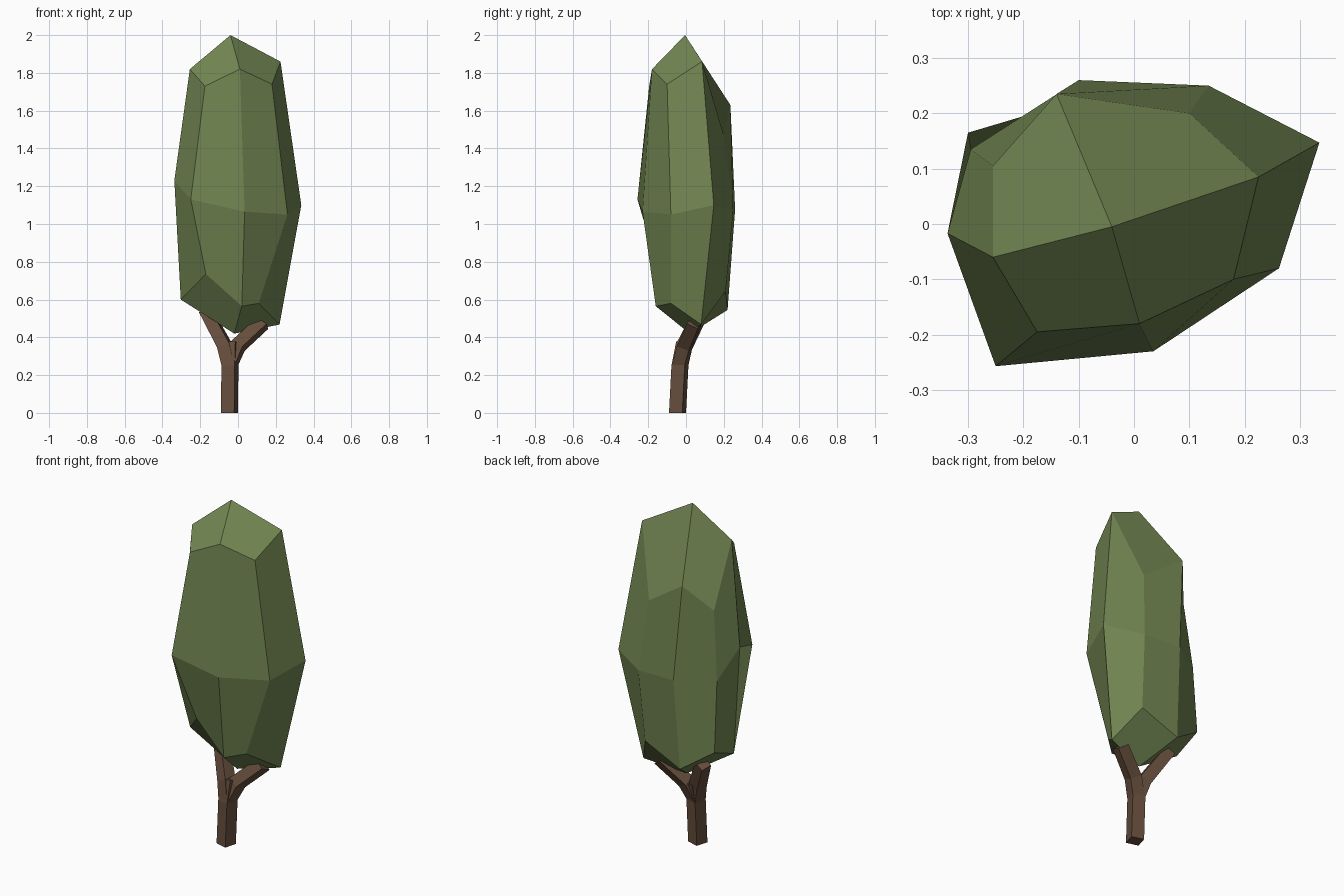
import bpy, bmesh
from mathutils import Vector

if "Cube" in bpy.data.objects:
    bpy.data.objects.remove(bpy.data.objects["Cube"])


def finish(name, bm, color):
    bmesh.ops.recalc_face_normals(bm, faces=bm.faces)
    me = bpy.data.meshes.new(name)
    bm.to_mesh(me)
    bm.free()
    mat = bpy.data.materials.new(name + "_color")
    mat.diffuse_color = (*color, 1)
    mat.use_nodes = True
    mat.node_tree.nodes["Principled BSDF"].inputs["Base Color"].default_value = mat.diffuse_color
    me.materials.append(mat)
    ob = bpy.data.objects.new(name, me)
    bpy.context.collection.objects.link(ob)
    return ob


def bridge(bm, lower, upper):
    n = len(lower)
    for i in range(n):
        j = (i + 1) % n
        bm.faces.new((lower[i], lower[j], upper[j], upper[i]))


def limb(name, path):
    """Four-sided tube; path entries are (centre, ring direction, scale)."""
    bm = bmesh.new()
    rings = []
    for centre, direction, scale in path:
        q = Vector((0, 0, 1)).rotation_difference(Vector(direction))
        corners = ((.025, -.045), (.045, .025), (-.025, .045), (-.045, -.025))
        rings.append([bm.verts.new(Vector(centre) + q @ Vector((x, y, 0)) * scale)
                      for x, y in corners])
    for a, b in zip(rings, rings[1:]):
        bridge(bm, a, b)
    bm.faces.new(rings[0])
    bm.faces.new(rings[-1])
    return finish(name, bm, (.13, .075, .045))


# Foliage: irregular blocky ball, three rings of eight plus top and bottom points
low = [(-.303, -.01, .60), (-.17, -.14, .735), (.02, -.16, .565), (.11, -.08, .58),
       (.22, .08, .468), (.118, .21, .645), (-.115, .22, .545), (-.30, .165, .67)]
mid = [(-.337, -.017, 1.23), (-.25, -.257, 1.13), (.035, -.23, 1.065), (.262, -.08, 1.05),
       (.335, .147, 1.10), (.135, .25, 1.07), (-.10, .26, 1.077), (-.295, .135, 1.076)]
high = [(-.255, -.06, 1.82), (-.175, -.195, 1.73), (.01, -.18, 1.82), (.18, -.10, 1.74),
        (.225, .085, 1.86), (.10, .20, 1.47), (-.14, .235, 1.63), (-.255, .105, 1.467)]

bm = bmesh.new()
rings = [[bm.verts.new(p) for p in ring] for ring in (low, mid, high)]
for a, b in zip(rings, rings[1:]):
    bridge(bm, a, b)
# each cap is four quads meeting at one point
for ring, tip in ((rings[0], (-.02, .02, .42)), (rings[2], (-.04, -.005, 2))):
    t = bm.verts.new(tip)
    for i in range(0, 8, 2):
        bm.faces.new((t, ring[i], ring[i + 1], ring[(i + 2) % 8]))
finish("foliage", bm, (.17, .24, .085))

# Trunk and the two forking branches
fork = (-.043, -.032, .25)
limb("trunk", [((-.045, -.045, 0), (0, 0, 1), 1), (fork, (0, 0, 1), 1),
               ((-.038, -.01, .37), (0, .2, 1), .95)])
limb("left_branch", [(fork, (0, 0, 1), .98), ((-.07, -.008, .355), (-.35, .3, 1), .95),
                     ((-.17, .085, .54), (-.5, .45, 1), .85)])
limb("right_branch", [(fork, (0, 0, 1), .96), ((.0, -.006, .355), (.6, .25, 1), .95),
                      ((.13, .045, .475), (.8, .35, 1), .9)])
